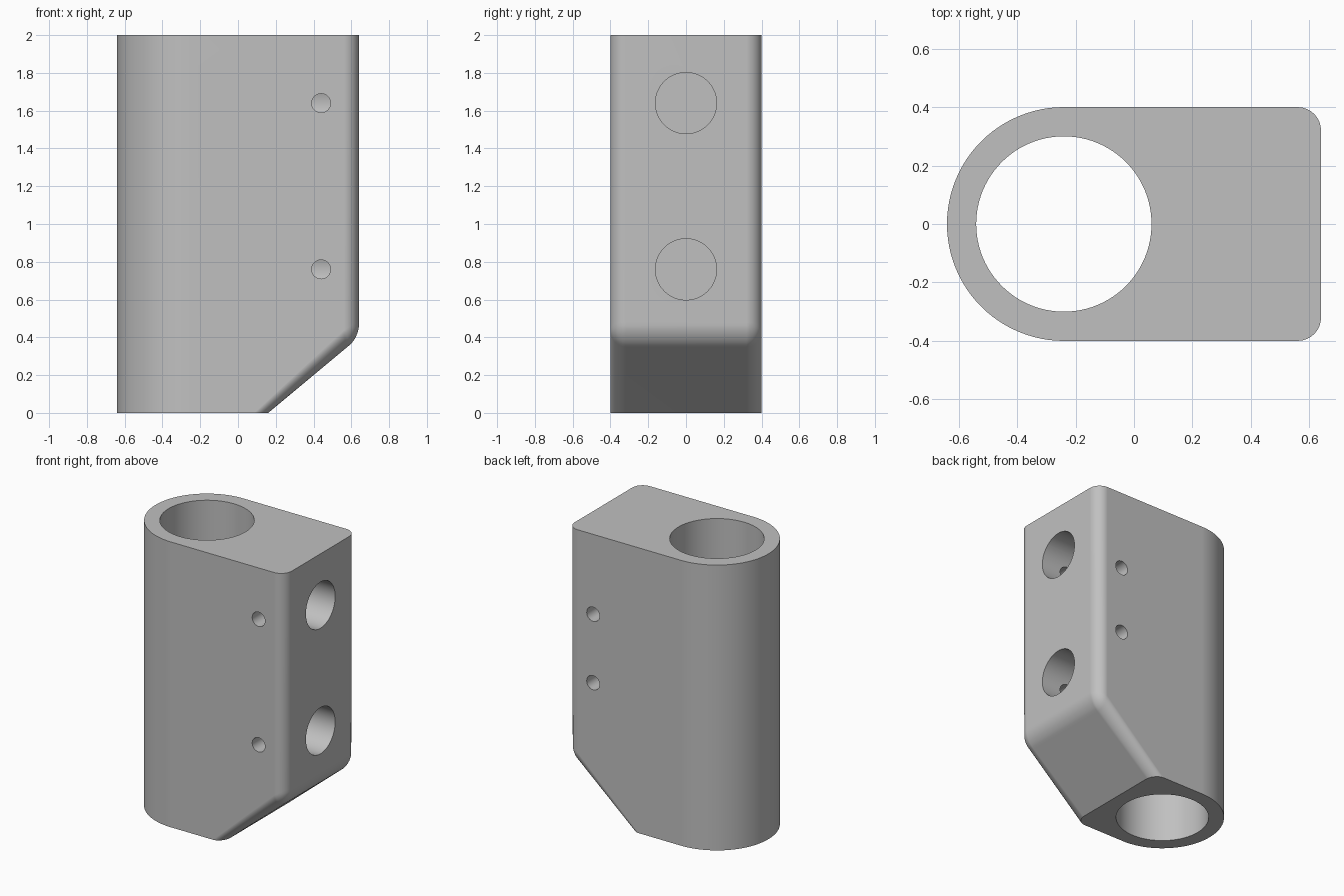
import bpy, bmesh
from math import pi, sin, cos
from mathutils import Vector

if "Cube" in bpy.data.objects:
    bpy.data.objects.remove(bpy.data.objects["Cube"], do_unlink=True)

BORE_X, RADIUS, END_X, HEIGHT, FILLET = -0.24, 0.4, 0.64, 2.0, 0.08

grey = bpy.data.materials.new("plain grey")
grey.use_nodes = True
colour = (0.53, 0.53, 0.53, 1)
grey.diffuse_color = colour
grey.node_tree.nodes["Principled BSDF"].inputs["Base Color"].default_value = colour


def trim(bm, point, normal):
    """Cut away the side the normal points to and cap the cut."""
    geom = bm.verts[:] + bm.edges[:] + bm.faces[:]
    cut = bmesh.ops.bisect_plane(bm, geom=geom, plane_co=point, plane_no=normal,
                                 clear_outer=True)["geom_cut"]
    edges = [e for e in cut if isinstance(e, bmesh.types.BMEdge)]
    bmesh.ops.edgeloop_fill(bm, edges=edges)


# Clamp body: half-round outline extruded upward from below the floor
bm = bmesh.new()
low = -0.3
outline = [(BORE_X + RADIUS * cos(pi / 2 + pi * i / 48),
            RADIUS * sin(pi / 2 + pi * i / 48)) for i in range(49)]
outline += [(END_X, -RADIUS), (END_X, RADIUS)]
base = bm.faces.new([bm.verts.new((x, y, low)) for x, y in outline])
top = bmesh.ops.extrude_face_region(bm, geom=[base])["geom"]
bmesh.ops.translate(bm, verts=[v for v in top if isinstance(v, bmesh.types.BMVert)],
                    vec=(0, 0, HEIGHT - low))
bmesh.ops.recalc_face_normals(bm, faces=bm.faces)

# Sloping underside, with rounded edges along it and up the flat end
slope_point = Vector((END_X, 0, 0.4))
slope_normal = Vector((0.4, 0, -0.48)).normalized()
trim(bm, slope_point, slope_normal)


def is_rounded(edge):
    a, b = (v.co for v in edge.verts)
    on_end = all(abs(p.x - END_X) < 1e-4 for p in (a, b)) and abs(a.z - b.z) > 0.1
    on_slope = all(abs((p - slope_point).dot(slope_normal)) < 1e-4 for p in (a, b))
    return on_end or (on_slope and max(a.z, b.z) > 0)


bmesh.ops.bevel(bm, geom=[e for e in bm.edges if is_rounded(e)], offset=FILLET,
                offset_type='OFFSET', segments=8, profile=0.5, affect='EDGES')
trim(bm, Vector((0, 0, 0)), Vector((0, 0, -1)))
bmesh.ops.recalc_face_normals(bm, faces=bm.faces)

mesh = bpy.data.meshes.new("clamp_body")
bm.to_mesh(mesh)
bm.free()
mesh.materials.append(grey)
body = bpy.data.objects.new("clamp_body", mesh)
bpy.context.collection.objects.link(body)
bpy.ops.object.select_all(action='DESELECT')
body.select_set(True)
bpy.context.view_layer.objects.active = body


def drill(start, end, radius, sides):
    """Subtract a round hole running between two points."""
    start, end = Vector(start), Vector(end)
    bpy.ops.mesh.primitive_cylinder_add(
        vertices=sides, radius=radius, depth=(end - start).length,
        location=(start + end) / 2,
        rotation=(end - start).to_track_quat('Z', 'Y').to_euler())
    cutter = bpy.context.object
    cutter.name = "hole_cutter"
    cutter.hide_render = True
    cutter.data.materials.append(grey)
    bpy.context.view_layer.objects.active = body
    mod = body.modifiers.new("hole", 'BOOLEAN')
    mod.operation, mod.solver, mod.object = 'DIFFERENCE', 'EXACT', cutter
    bpy.ops.object.modifier_apply(modifier=mod.name)
    bpy.data.objects.remove(cutter, do_unlink=True)


# Main vertical bore
drill((BORE_X, 0, -0.2), (BORE_X, 0, HEIGHT + 0.2), 0.3, 96)

# Sockets in the flat end, each met by a small front screw hole
for z in (0.76, 1.64):
    drill((END_X + 0.1, 0, z), (0.16, 0, z), 0.162, 64)
    drill((0.44, -0.5, z), (0.44, -0.1, z), 0.05, 32)

# Small blind screw holes in the back
for z in (0.96, 1.44):
    drill((0.44, 0.5, z), (0.44, 0.16, z), 0.05, 32)

# Smooth curves with crisp rims and clean flat sides
bpy.ops.object.select_all(action='DESELECT')
body.select_set(True)
bpy.context.view_layer.objects.active = body
bpy.ops.object.shade_smooth_by_angle(angle=pi / 6)
weighted = body.modifiers.new("clean_shading", 'WEIGHTED_NORMAL')
weighted.keep_sharp = True
